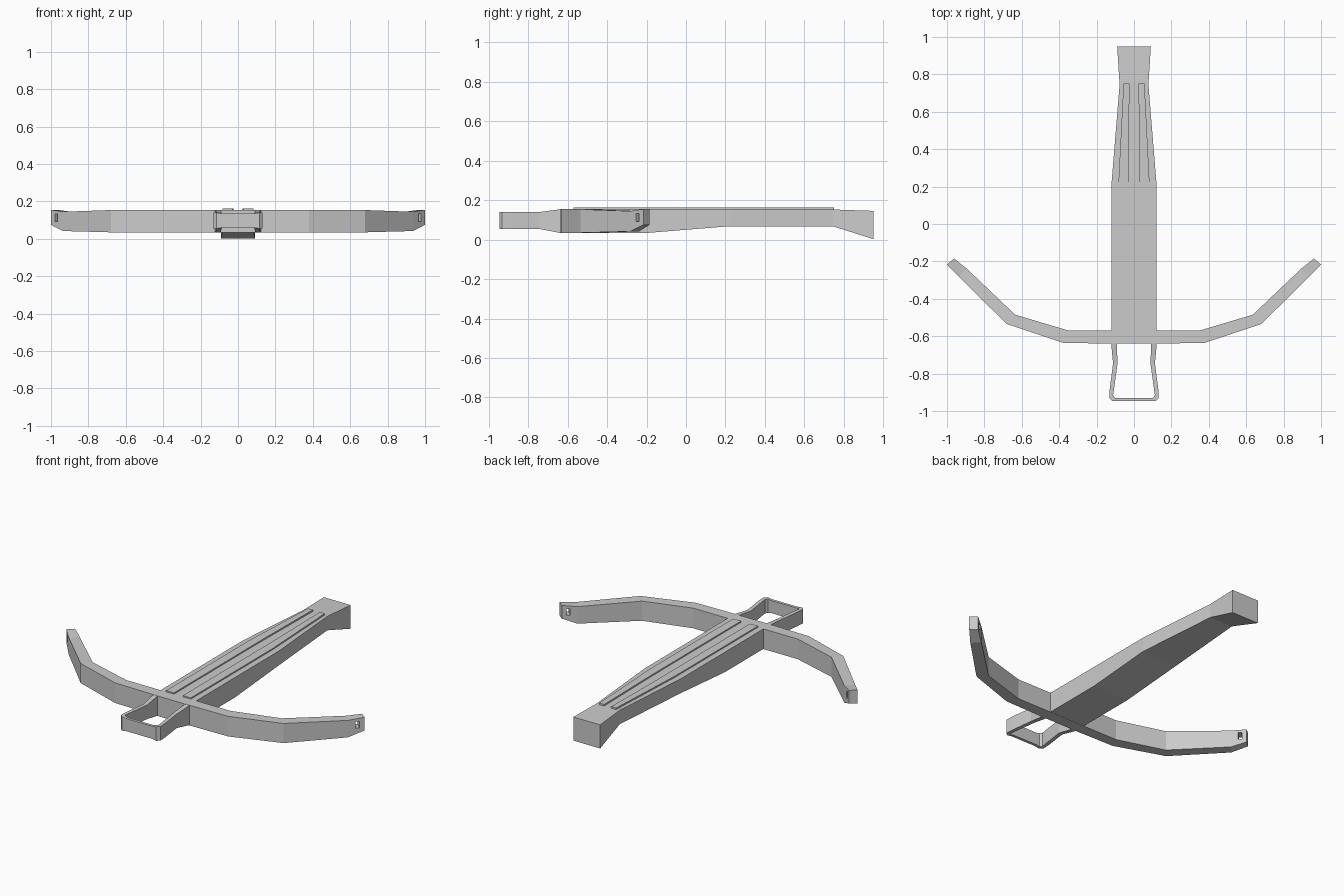
import bpy, bmesh
from mathutils import Vector, Matrix

if "Cube" in bpy.data.objects:
    bpy.data.objects.remove(bpy.data.objects["Cube"])


def loft(name, sections):
    """Skin a row of four-cornered sections and cap both ends."""
    bm = bmesh.new()
    rings = [[bm.verts.new(p) for p in s] for s in sections]
    for a, b in zip(rings, rings[1:]):
        for i in range(4):
            j = (i + 1) % 4
            bm.faces.new((a[i], a[j], b[j], b[i]))
    bm.faces.new(rings[0][::-1])
    bm.faces.new(rings[-1])
    bmesh.ops.recalc_face_normals(bm, faces=bm.faces)
    me = bpy.data.meshes.new(name)
    bm.to_mesh(me)
    bm.free()
    ob = bpy.data.objects.new(name, me)
    bpy.context.collection.objects.link(ob)
    return ob


def upright(front, back, z0, z1):
    """Vertical section between two plan points."""
    return [(*front, z0), (*back, z0), (*back, z1), (*front, z1)]


def mirrored(half):
    """Full row of sections from the right half, left tip to right tip."""
    left = [[(-x, y, z) for x, y, z in s] for s in reversed(half)]
    return left + half


# Stock: y, half width, bottom, top
stock = [(-0.572, 0.12, 0.034, 0.155), (-0.20, 0.12, 0.034, 0.155),
         (0.22, 0.12, 0.068, 0.155), (0.745, 0.077, 0.068, 0.153),
         (0.95, 0.09, 0.003, 0.146)]
loft("stock", [upright((-w, y), (w, y), a, b) for y, w, a, b in stock])

# Raised rails beside the bolt groove: y, inner x, outer x
rails = [(-0.57, 0.03, 0.083), (0.22, 0.03, 0.083), (0.36, 0.029, 0.076), (0.75, 0.024, 0.056)]
for side, label in ((-1, "left"), (1, "right")):
    loft("rail_" + label,
         [upright((side * i, y), (side * o, y), 0.145, 0.163) for y, i, o in rails])

# Bow limbs
limb = [upright((0.12, -0.64), (0.12, -0.57), 0.033, 0.155),
        upright((0.38, -0.635), (0.35, -0.57), 0.033, 0.155),
        upright((0.68, -0.535), (0.635, -0.485), 0.035, 0.154),
        upright((0.935, -0.284), (0.895, -0.238), 0.042, 0.145),
        upright((1.0, -0.216), (0.962, -0.185), 0.075, 0.155)]
bow = loft("bow", mirrored(limb))

# String slots through the limb tips
bm = bmesh.new()
for s in (-1, 1):
    turn = Matrix.Rotation(s * 0.785, 4, 'Z')
    place = Matrix.Translation((s * 0.955, -0.228, 0.113))
    size = Matrix.Diagonal((0.021, 0.2, 0.04, 1))
    bmesh.ops.create_cube(bm, size=1, matrix=place @ turn @ size)
me = bpy.data.meshes.new("slot_cutter")
bm.to_mesh(me)
bm.free()
cutter = bpy.data.objects.new("slot_cutter", me)
bpy.context.collection.objects.link(cutter)
cutter.hide_render = True
mod = bow.modifiers.new("slots", 'BOOLEAN')
mod.operation = 'DIFFERENCE'
mod.solver = 'EXACT'
mod.object = cutter
bpy.context.view_layer.objects.active = bow
bpy.ops.object.modifier_apply(modifier=mod.name)
bpy.data.objects.remove(cutter)

# Foot stirrup
stirrup = [upright((0.085, -0.947), (0.085, -0.93), 0.06, 0.136),
           upright((0.115, -0.947), (0.102, -0.93), 0.055, 0.14),
           upright((0.132, -0.932), (0.112, -0.915), 0.055, 0.14),
           upright((0.130, -0.885), (0.107, -0.885), 0.055, 0.14),
           upright((0.112, -0.745), (0.088, -0.745), 0.055, 0.14),
           upright((0.122, -0.638), (0.092, -0.638), 0.034, 0.154)]
loft("stirrup", mirrored(stirrup))
